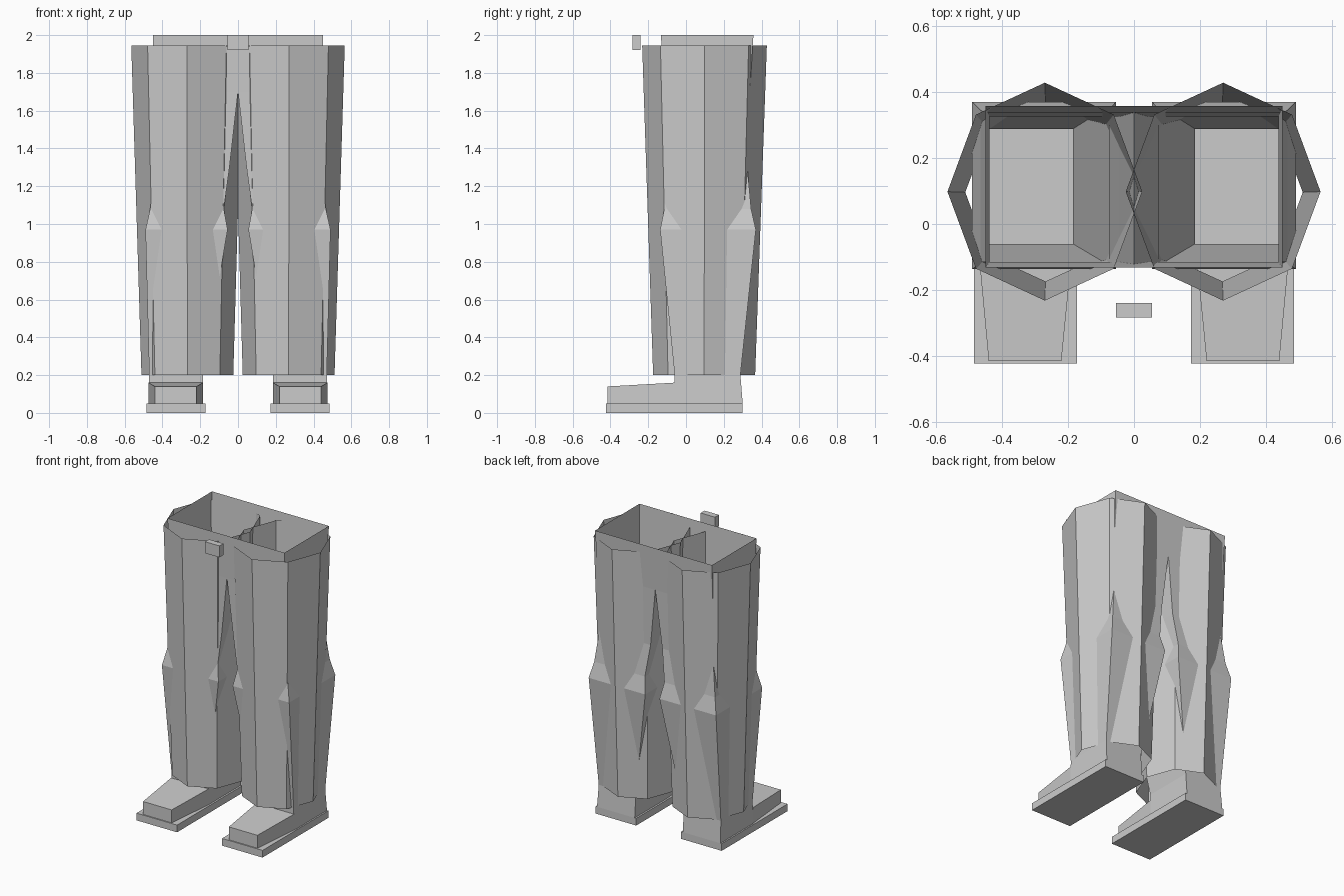
import bpy, bmesh, math

cube = bpy.data.objects.get("Cube")
if cube:
    bpy.data.objects.remove(cube, do_unlink=True)

grey = bpy.data.materials.new("plain grey")
grey.use_nodes = True
COLOUR = (0.6, 0.6, 0.6, 1)
grey.diffuse_color = COLOUR
grey.node_tree.nodes["Principled BSDF"].inputs["Base Color"].default_value = COLOUR


def loft(name, rings, caps=False, skip=(), mirror=True):
    """Join rings of points with quads; skip holds (ring, side) pairs left open."""
    bm = bmesh.new()
    loops = [[bm.verts.new(p) for p in ring] for ring in rings]
    n = len(loops[0])
    for r in range(len(loops) - 1):
        a, b = loops[r], loops[r + 1]
        for i in range(n):
            if (r, i) not in skip:
                j = (i + 1) % n
                bm.faces.new((a[i], a[j], b[j], b[i]))
    if caps:
        bm.faces.new(loops[0][::-1])
        bm.faces.new(loops[-1])
    bmesh.ops.recalc_face_normals(bm, faces=bm.faces)
    mesh = bpy.data.meshes.new(name)
    bm.to_mesh(mesh)
    bm.free()
    mesh.materials.append(grey)
    obj = bpy.data.objects.new(name, mesh)
    bpy.context.collection.objects.link(obj)
    if mirror:
        mod = obj.modifiers.new("other side", 'MIRROR')
        mod.use_clip = True
    return obj


def rect(x0, x1, y0, y1, z):
    return [(x0, y0, z), (x1, y0, z), (x1, y1, z), (x0, y1, z)]


def octagon(cx, cy, rx, ry, z):
    return [(cx + rx * math.cos(math.tau * i / 8),
             cy + ry * math.sin(math.tau * i / 8), z) for i in range(8)]


# Trousers: square legs with a knee bulge, joined above the crotch
loft("trousers", [
    rect(0.185, 0.475, -0.06, 0.300, 0.05),
    rect(0.185, 0.470, -0.06, 0.288, 0.20),
    rect(0.055, 0.490, -0.137, 0.370, 0.97),
    rect(0.075, 0.465, -0.115, 0.345, 1.08),
    rect(0.045, 0.438, -0.115, 0.325, 1.30),
    rect(0.000, 0.443, -0.122, 0.338, 1.70),
    rect(0.000, 0.450, -0.132, 0.357, 2.00),
], skip={(5, 3)})

# Open tapered shells around each leg
loft("leg_shell", [
    octagon(0.268, 0.096, 0.243, 0.270, 0.20),
    octagon(0.270, 0.098, 0.295, 0.330, 1.945),
])

# Shoes: flat sole and a wedge toe that widens to the ankle
loft("shoe_sole", [
    rect(0.173, 0.485, -0.423, 0.300, 0.0),
    rect(0.173, 0.485, -0.423, 0.300, 0.05),
], caps=True)
loft("shoe_toe", [
    [(0.22, -0.415, 0.05), (0.44, -0.415, 0.05), (0.44, -0.415, 0.14), (0.22, -0.415, 0.14)],
    [(0.185, -0.06, 0.05), (0.473, -0.06, 0.05), (0.473, -0.06, 0.16), (0.185, -0.06, 0.16)],
], caps=True)

# Belt buckle
loft("buckle", [
    rect(-0.055, 0.055, -0.283, -0.240, 1.92),
    rect(-0.055, 0.055, -0.283, -0.240, 2.0),
], caps=True, mirror=False)
